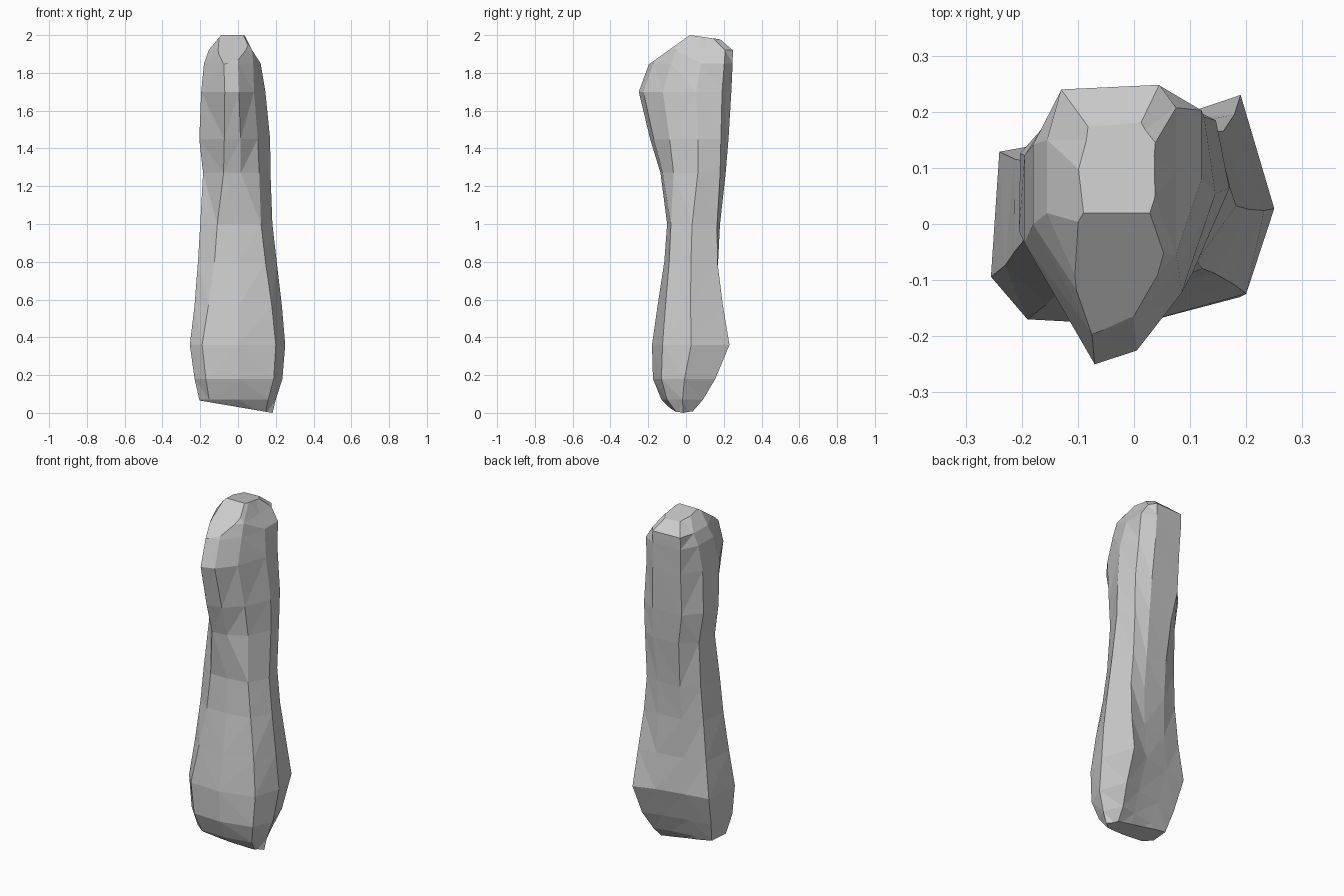
import bpy, bmesh
from mathutils import Vector

if "Cube" in bpy.data.objects:
    bpy.data.objects.remove(bpy.data.objects["Cube"])

# Cross-sections (base, waist, head), counter-clockwise from the front crease
BASE = [(-.19, -.165), (0, -.175), (.2, -.12), (.25, .03), (.19, .23),
        (.07, .19), (-.1, .155), (-.24, .13), (-.255, -.09)]
WAIST = [(-.11, -.1), (0, -.1), (.12, -.08), (.18, .03), (.14, .16),
         (.06, .175), (-.08, .165), (-.18, .115), (-.2, -.035)]
HEAD = [(-.075, -.25), (0, -.225), (.08, -.12), (.14, .06), (.12, .2),
        (.045, .25), (-.13, .24), (-.2, .13), (-.2, -.03)]

# Silhouette: z, left, right, front, back
PROFILE = [(-.01, -.19, .18, -.05, .02), (.07, -.205, .2, -.13, .09),
           (.18, -.23, .235, -.175, .155), (.36, -.255, .25, -.18, .23),
           (.57, -.23, .232, -.15, .195), (.8, -.212, .205, -.115, .17),
           (1.0, -.2, .182, -.1, .18), (1.27, -.185, .172, -.135, .21),
           (1.45, -.205, .17, -.19, .225), (1.7, -.195, .145, -.25, .24),
           (1.85, -.18, .12, -.195, .247), (1.92, -.155, .075, -.16, .248),
           (2.0, -.09, .035, -.12, .155)]


def mix(a, b, t):
    return [Vector(p).lerp(Vector(q), t) for p, q in zip(a, b)]


def section(z):
    if z < 1.0:
        return mix(BASE, WAIST, min(1, max(0, (z - .4) / .5)))
    return mix(WAIST, HEAD, min(1, (z - 1.0) / .5))


def fit(values, lo, hi):
    a, b = min(values), max(values)
    return [lo + (v - a) / (b - a) * (hi - lo) for v in values]


def clamp(values, lo, hi):
    return [min(hi, max(lo, v)) for v in values]


# Loft the shaft; the upper head keeps its corners and is trimmed at the sides
bm = bmesh.new()
rings = []
for z, l, r, f, b in PROFILE:
    pts = section(z)
    shape = clamp if 1.8 < z < 1.95 else fit
    xs, ys = shape([p.x for p in pts], l, r), fit([p.y for p in pts], f, b)
    rings.append([bm.verts.new((x, y, z)) for x, y in zip(xs, ys)])
n = len(BASE)
for lo, hi in zip(rings, rings[1:]):
    for i in range(n):
        j = (i + 1) % n
        bm.faces.new((lo[i], lo[j], hi[j], hi[i]))
bm.faces.new(rings[0][::-1])
bm.faces.new(rings[-1])
bmesh.ops.triangulate(bm, faces=[f for f in bm.faces if len(f.verts) == 4])

# Flat chips: sloping crown, back of the crown and slanted foot
for co, no in (((0, .02, 2), (0, -.15, .21)), ((0, .02, 2), (0, .14, 1)),
               ((.17, 0, .002), (-.17, 0, -1))):
    res = bmesh.ops.bisect_plane(bm, geom=bm.verts[:] + bm.edges[:] + bm.faces[:],
                                 plane_co=co, plane_no=no, clear_outer=True)
    edges = [e for e in res['geom_cut'] if isinstance(e, bmesh.types.BMEdge)]
    bmesh.ops.holes_fill(bm, edges=edges, sides=0)
bmesh.ops.remove_doubles(bm, verts=bm.verts, dist=.002)
bmesh.ops.recalc_face_normals(bm, faces=bm.faces)

mesh = bpy.data.meshes.new("stone_pillar")
bm.to_mesh(mesh)
bm.free()
bpy.context.collection.objects.link(bpy.data.objects.new("stone_pillar", mesh))
